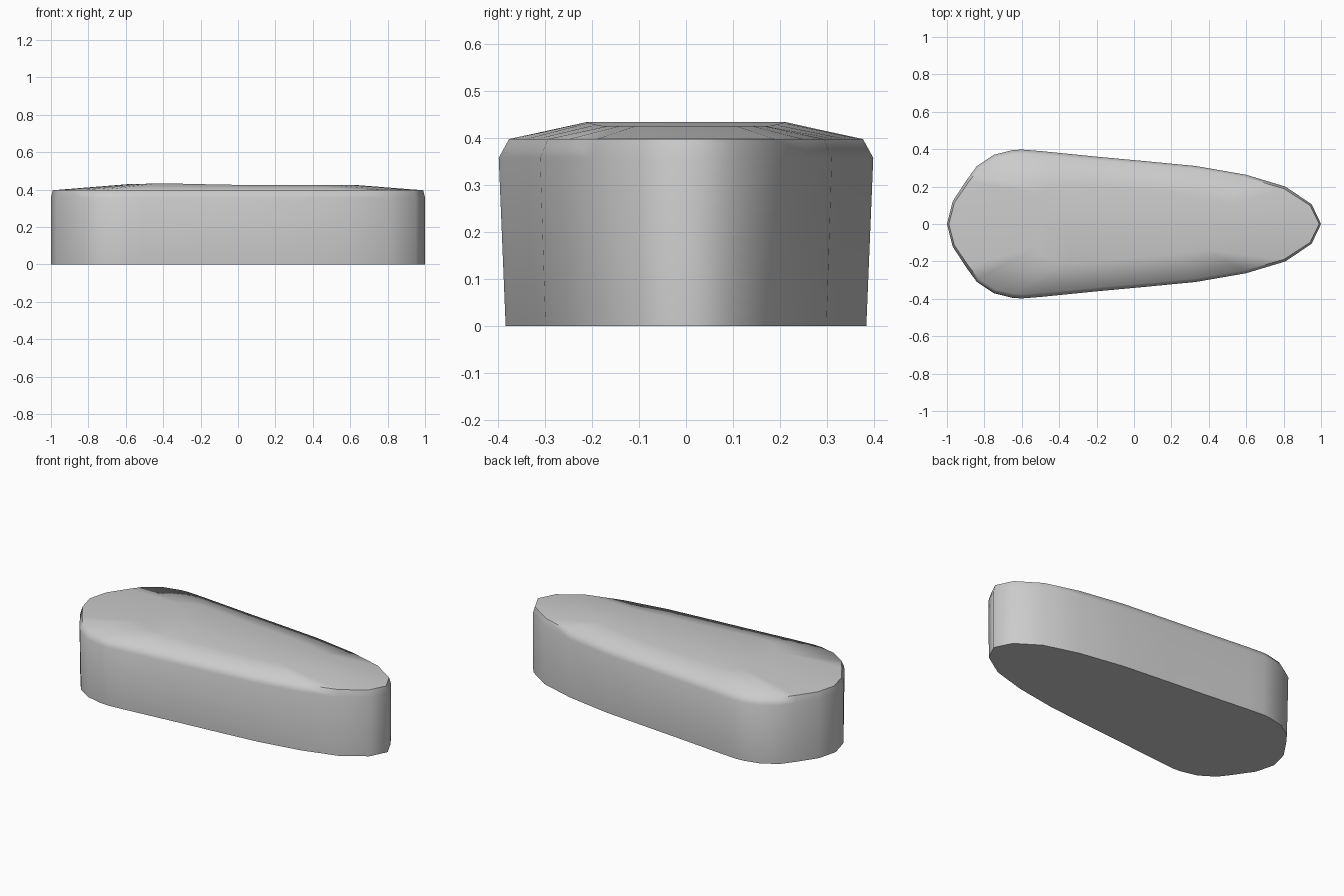
import bpy, bmesh

if "Cube" in bpy.data.objects:
    bpy.data.objects.remove(bpy.data.objects["Cube"])

# Half outline of the teardrop plan, blunt end to narrow tip
half = [(-1, 0), (-.97, .12), (-.895, .235), (-.84, .31), (-.75, .37), (-.65, .395),
        (-.60, .398), (-.5, .39), (-.2, .36), (.05, .337), (.33, .31),
        (.6, .263), (.81, .2), (.95, .105), (1, 0)]
outline = half + [(x, -y) for x, y in half[-2:0:-1]]
n, m = len(outline), len(half)


def crown(x):
    # Height of the upper plateau along its length
    if x < -.4:
        return .434 - (-.4 - x) * .025
    return max(.425, .434 - (x + .4) * .022)


bm = bmesh.new()


def ring(sx, sy, z, dx=0):
    out = []
    for x, y in outline:
        px = x * sx + dx
        out.append(bm.verts.new((px, y * sy, z(px) if callable(z) else z)))
    return out


# Tapered wall, rolled edge, sloping shoulder and plateau
rings = [ring(1, .963, 0), ring(1, 1, .357), ring(.99, .945, .397),
         ring(.61, .53, crown, .02)]
for a, b in zip(rings, rings[1:]):
    for i in range(n):
        j = (i + 1) % n
        bm.faces.new((a[i], a[j], b[j], b[i]))
bm.faces.new(rings[0])

# Plateau filled with cross strips
top = rings[-1]
for i in range(m - 1):
    quad = [top[i], top[i + 1], top[-(i + 1) % n], top[-i % n]]
    bm.faces.new(list(dict.fromkeys(quad)))
bmesh.ops.recalc_face_normals(bm, faces=bm.faces)

mesh = bpy.data.meshes.new("teardrop_block")
bm.to_mesh(mesh)
bm.free()
block = bpy.data.objects.new("teardrop_block", mesh)
bpy.context.collection.objects.link(block)
bpy.context.view_layer.objects.active = block
block.select_set(True)
bpy.ops.object.shade_smooth_by_angle(angle=1.0)
